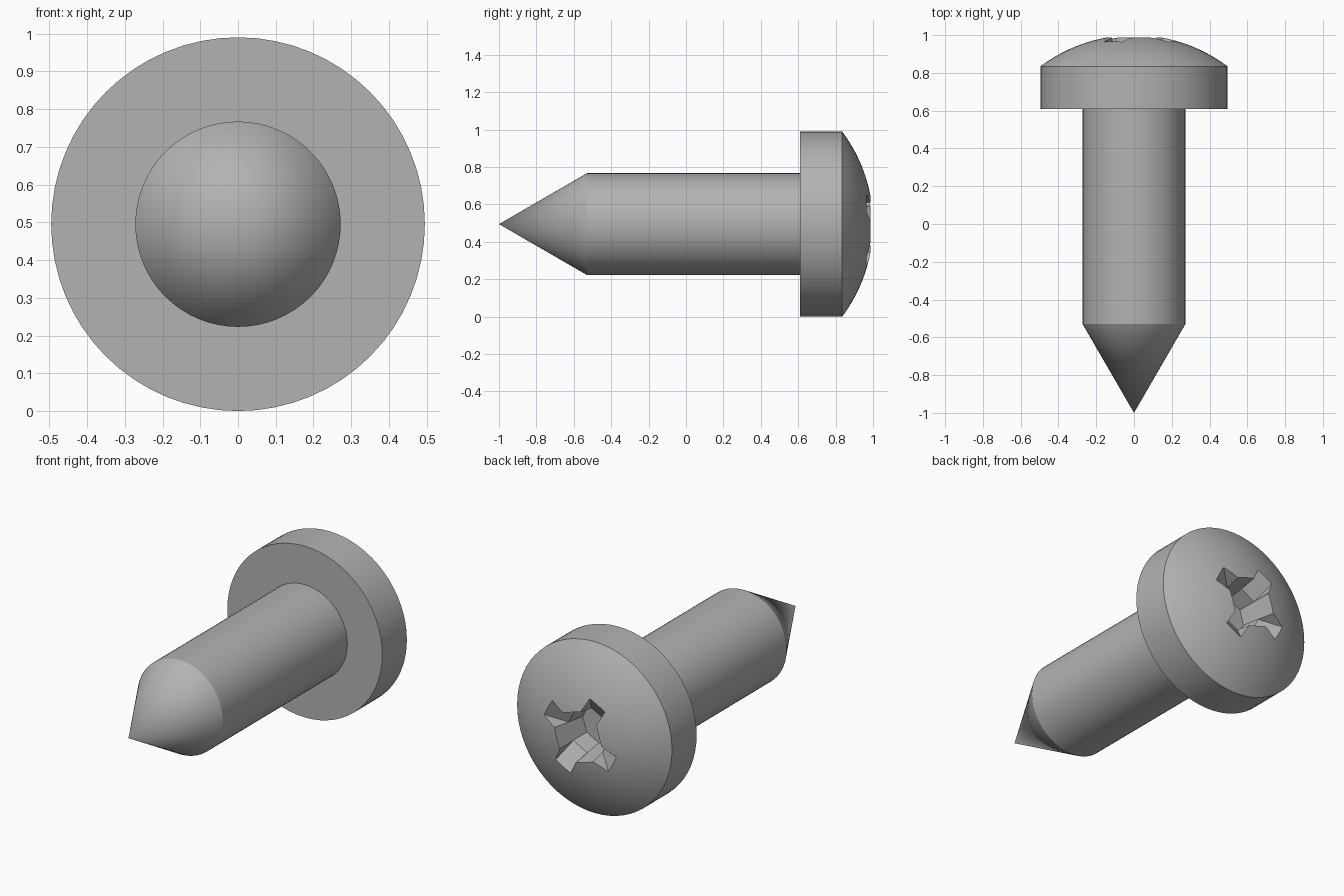
import bpy, bmesh, math
from mathutils import Vector, Matrix

if "Cube" in bpy.data.objects:
    bpy.data.objects.remove(bpy.data.objects["Cube"], do_unlink=True)

HEAD_R, SHANK_R = 0.495, 0.272
AXIS_Z = HEAD_R
SEGMENTS = 64

metal = bpy.data.materials.new("grey metal")
metal.use_nodes = True
metal.diffuse_color = (0.45, 0.45, 0.45, 1)
metal.node_tree.nodes["Principled BSDF"].inputs["Base Color"].default_value = metal.diffuse_color


def make_object(name, bm):
    bmesh.ops.recalc_face_normals(bm, faces=bm.faces)
    mesh = bpy.data.meshes.new(name)
    bm.to_mesh(mesh)
    bm.free()
    mesh.materials.append(metal)
    ob = bpy.data.objects.new(name, mesh)
    ob.location.z = AXIS_Z
    bpy.context.collection.objects.link(ob)
    return ob


def lathe(name, profile):
    """Spin (radius, y) points around the y axis."""
    bm = bmesh.new()
    verts = [bm.verts.new((r, y, 0)) for r, y in profile]
    edges = [bm.edges.new(pair) for pair in zip(verts, verts[1:])]
    bmesh.ops.spin(bm, geom=verts + edges, cent=(0, 0, 0), axis=(0, 1, 0),
                   angle=math.tau, steps=SEGMENTS, use_duplicate=False)
    bmesh.ops.remove_doubles(bm, verts=bm.verts, dist=1e-5)
    return make_object(name, bm)


def hull(name, points, turn):
    """Convex cutter, turned around the y axis."""
    bm = bmesh.new()
    rot = Matrix.Rotation(-turn, 3, 'Y')
    for p in points:
        bm.verts.new(rot @ Vector(p))
    bmesh.ops.convex_hull(bm, input=bm.verts)
    bmesh.ops.dissolve_limit(bm, angle_limit=0.001, verts=bm.verts, edges=bm.edges)
    ob = make_object(name, bm)
    ob.hide_render = True
    return ob


def finish(ob):
    bpy.ops.object.select_all(action='DESELECT')
    ob.select_set(True)
    bpy.context.view_layer.objects.active = ob
    for mod in list(ob.modifiers):
        bpy.ops.object.modifier_apply(modifier=mod.name)
    bpy.ops.object.shade_smooth_by_angle(angle=math.radians(25))


# Pointed shank
shank = lathe("shank", [(0, -1), (SHANK_R, -0.53), (SHANK_R, 0.63), (0, 0.63)])

# Pan head: flat underside, straight rim, spherical dome
RIM_Y = 0.835
rise = 1 - RIM_Y
ball = (HEAD_R ** 2 + rise ** 2) / (2 * rise)
sweep = math.asin(HEAD_R / ball)
dome = [(ball * math.sin(sweep * i / 12), 1 - ball + ball * math.cos(sweep * i / 12))
        for i in range(12, 0, -1)]
head = lathe("head", [(0, 0.61), (HEAD_R, 0.61)] + dome + [(0, 1)])

# Cross recess: tapered octagonal core and two crossing bars with sloped ends
TURN = math.radians(28)
core_points = []
for r, y in ((0.165, 1.06), (0.115, 0.78)):
    for k in range(8):
        a = math.radians(22.5 + 45 * k)
        core_points.append((r * math.cos(a), y, r * math.sin(a)))
cutters = [hull("core_cutter", core_points, TURN)]
bar_points = [(sx * r, y, sz * w) for r, y, w in ((0.347, 1.05, 0.06), (0.12, 0.88, 0.05))
              for sx in (-1, 1) for sz in (-1, 1)]
for k in range(2):
    cutters.append(hull("bar_cutter", bar_points, TURN + k * math.pi / 2))

for cutter in cutters:
    mod = head.modifiers.new("recess", 'BOOLEAN')
    mod.operation = 'DIFFERENCE'
    mod.solver = 'EXACT'
    mod.object = cutter

bpy.context.view_layer.update()
finish(head)
finish(shank)
for cutter in cutters:
    bpy.data.objects.remove(cutter, do_unlink=True)
